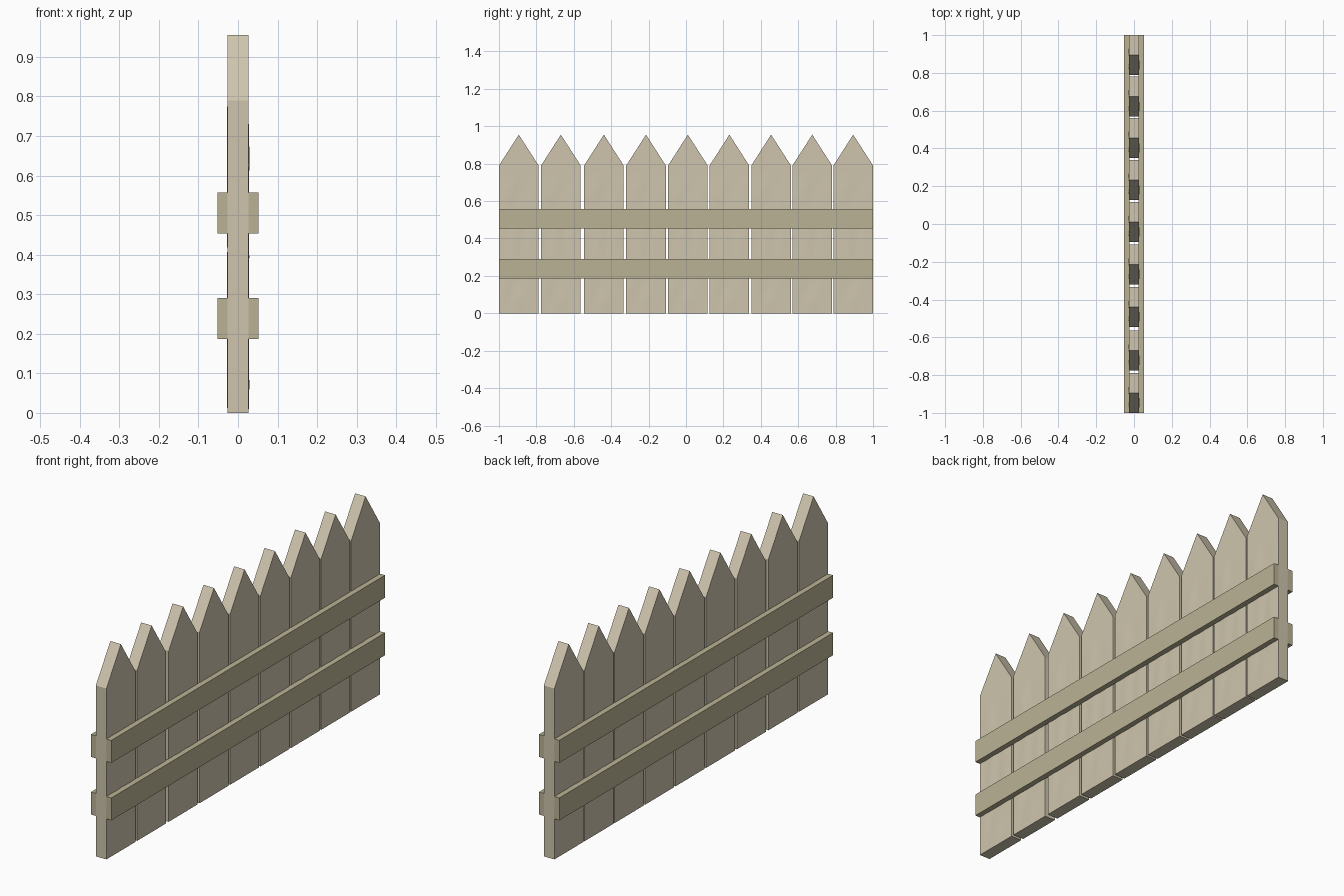
import bpy, bmesh
from mathutils import Vector, noise

if "Cube" in bpy.data.objects:
    bpy.data.objects.remove(bpy.data.objects["Cube"])

W, SHOULDER, PEAK, T = 0.212, 0.79, 0.955, 0.027


def material(name, color):
    m = bpy.data.materials.new(name)
    m.diffuse_color = (*color, 1)
    m.use_nodes = True
    m.node_tree.nodes["Principled BSDF"].inputs["Base Color"].default_value = m.diffuse_color
    return m


picket_wood = material("picket_wood", (0.62, 0.56, 0.42))
rail_wood = material("rail_wood", (0.50, 0.45, 0.30))


def add_object(name, mesh, loc):
    ob = bpy.data.objects.new(name, mesh)
    ob.location = loc
    bpy.context.collection.objects.link(ob)
    return ob


def picket_mesh():
    # pointed board profile, extruded through its thickness
    bm = bmesh.new()
    h = W / 2
    outline = [(-h, 0), (h, 0), (h, SHOULDER), (0, PEAK), (-h, SHOULDER)]
    face = bm.faces.new([bm.verts.new((-T, y, z)) for y, z in outline])
    ext = bmesh.ops.extrude_face_region(bm, geom=[face])
    verts = [g for g in ext["geom"] if isinstance(g, bmesh.types.BMVert)]
    bmesh.ops.translate(bm, verts=verts, vec=(2 * T, 0, 0))

    # cut a grid into the board so the broad faces can carry worn grain
    def cut(co, no):
        bmesh.ops.bisect_plane(bm, geom=bm.verts[:] + bm.edges[:] + bm.faces[:],
                               plane_co=co, plane_no=no)
    for i in range(1, 10):
        cut((0, -h + W * i / 10, 0), (0, 1, 0))
    for i in range(1, 25):
        cut((0, 0, SHOULDER * i / 24), (0, 0, 1))

    # gentle waves, stretched along the board and fading out at its edges
    for v in bm.verts:
        y, z = v.co.y, v.co.z
        fade = min(1, (h - abs(y)) / 0.04) * max(0, min(1, z / 0.06, (SHOULDER - z) / 0.06))
        n = noise.noise(Vector((v.co.x * 40, y * 22 + 3.1, z * 7)))
        v.co.x += (1 if v.co.x > 0 else -1) * 0.003 * n * fade
    bmesh.ops.recalc_face_normals(bm, faces=bm.faces[:])
    for f in bm.faces:
        f.smooth = True
    for e in bm.edges:
        if len(e.link_faces) == 2 and e.calc_face_angle(0) > 0.5:
            e.smooth = False
    me = bpy.data.meshes.new("picket")
    bm.to_mesh(me)
    bm.free()
    me.materials.append(picket_wood)
    return me


def rail_mesh(depth, height):
    bm = bmesh.new()
    bmesh.ops.create_cube(bm, size=1)
    bmesh.ops.scale(bm, vec=(depth, 2, height), verts=bm.verts[:])
    me = bpy.data.meshes.new("rail")
    bm.to_mesh(me)
    bm.free()
    me.materials.append(rail_wood)
    return me


# nine pickets, slightly uneven spacing
board = picket_mesh()
centres = [-0.894, -0.669, -0.439, -0.214, 0.01, 0.232, 0.455, 0.675, 0.894]
for i, y in enumerate(centres):
    add_object(f"picket_{i + 1}", board, (0, y, 0))

# two rails on each side of the pickets
rail = rail_mesh(0.027, 0.104)
for z, level in ((0.239, "lower"), (0.505, "upper")):
    for side, label in ((-1, "left"), (1, "right")):
        add_object(f"{level}_{label}_rail", rail, (side * 0.0385, 0, z))
